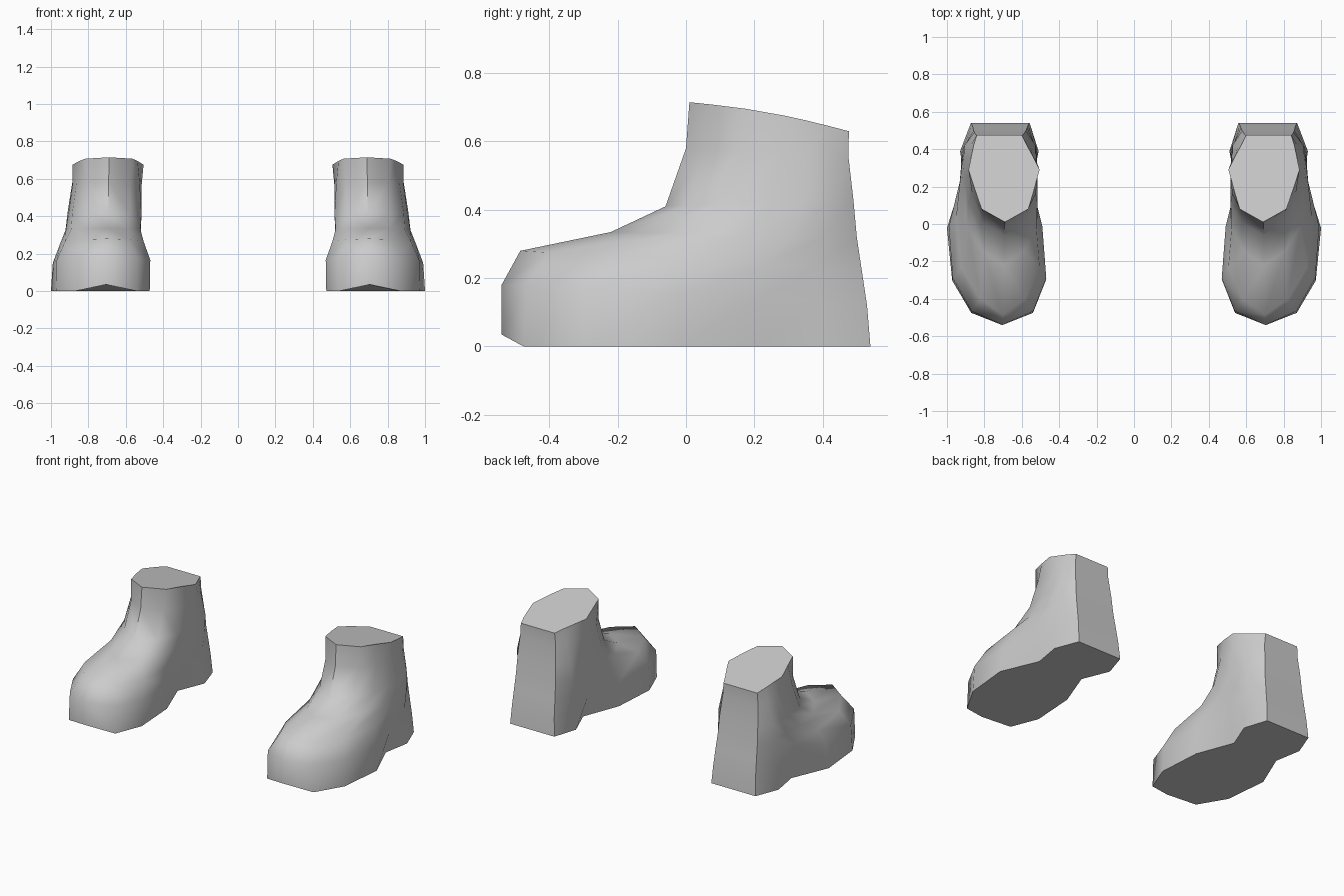
import bpy, bmesh, math

if "Cube" in bpy.data.objects:
    bpy.data.objects.remove(bpy.data.objects["Cube"])

mat = bpy.data.materials.new("light_grey")
mat.use_nodes = True
GREY = (0.6, 0.6, 0.6, 1)
mat.diffuse_color = GREY
mat.node_tree.nodes["Principled BSDF"].inputs["Base Color"].default_value = GREY

# Seven stations from toe to heel: position along the foot and centre line in x
SOLE_T = (0, .06, .22, .48, .70, .86, 1)
TOP_T = (0, .15, .35, .60, .75, .88, 1)
SOLE_X = (.705, .705, .722, .745, .74, .72, .715)
TOP_X = (.69, .69, .692, .695, .705, .715, .72)

# Tilted rings from sole to cuff:
# blend to cuff, front y, back y, front z, back z, half widths of stations 1 to 6
RINGS = (
    (0.0, -.54, .54, 0, 0, (.165, .25, .255, .16, .21, .157)),
    (0.1, -.54, .53, .18, .12, (.165, .25, .25, .19, .205, .15)),
    (0.25, -.485, .515, .28, .22, (.12, .21, .22, .20, .20, .145)),
    (0.5, -.22, .50, .335, .32, (.11, .185, .20, .20, .195, .14)),
    (0.7, -.06, .49, .41, .43, (.12, .185, .195, .195, .19, .135)),
    (0.9, 0, .475, .58, .56, (.115, .17, .185, .18, .16, .125)),
    (1.0, .01, .477, .715, .63, (.125, .155, .19, .165, .142, .12)),
)


def mix(a, b, f):
    return a + (b - a) * f


def ring_points(blend, y0, y1, z0, z1, widths):
    """Closed ring: toe point, outer side to the heel, inner side back."""
    outer, inner = [], []
    for i, w in enumerate((0,) + widths):
        t = mix(SOLE_T[i], TOP_T[i], blend)
        x = mix(SOLE_X[i], TOP_X[i], blend)
        y, z = mix(y0, y1, t), mix(z0, z1, t)
        if blend == 1:
            z += .012 * math.sin(math.pi * t)   # slightly bowed cuff
        if i == 0 and z0 == 0:
            z = .035                            # lifted toe tip
        outer.append((x + w, y, z))
        if i:
            inner.append((x - w, y, z))
    return outer + inner[::-1]


def make_boot(name, side):
    bm = bmesh.new()
    rings = [[bm.verts.new((side * x, y, z)) for x, y, z in ring_points(*r)]
             for r in RINGS]
    n = len(rings[0])
    for low, high in zip(rings, rings[1:]):
        for i in range(n):
            j = (i + 1) % n
            bm.faces.new((low[i], low[j], high[j], high[i]))
    # Sole and cuff caps
    bm.faces.new(rings[0][::-1])
    bm.faces.new(rings[-1])
    bmesh.ops.recalc_face_normals(bm, faces=bm.faces)
    mesh = bpy.data.meshes.new(name)
    bm.to_mesh(mesh)
    bm.free()
    mesh.materials.append(mat)
    boot = bpy.data.objects.new(name, mesh)
    bpy.context.collection.objects.link(boot)
    bpy.ops.object.select_all(action='DESELECT')
    boot.select_set(True)
    bpy.context.view_layer.objects.active = boot
    bpy.ops.object.shade_smooth_by_angle(angle=math.radians(50))


make_boot("left_boot", 1)
make_boot("right_boot", -1)
